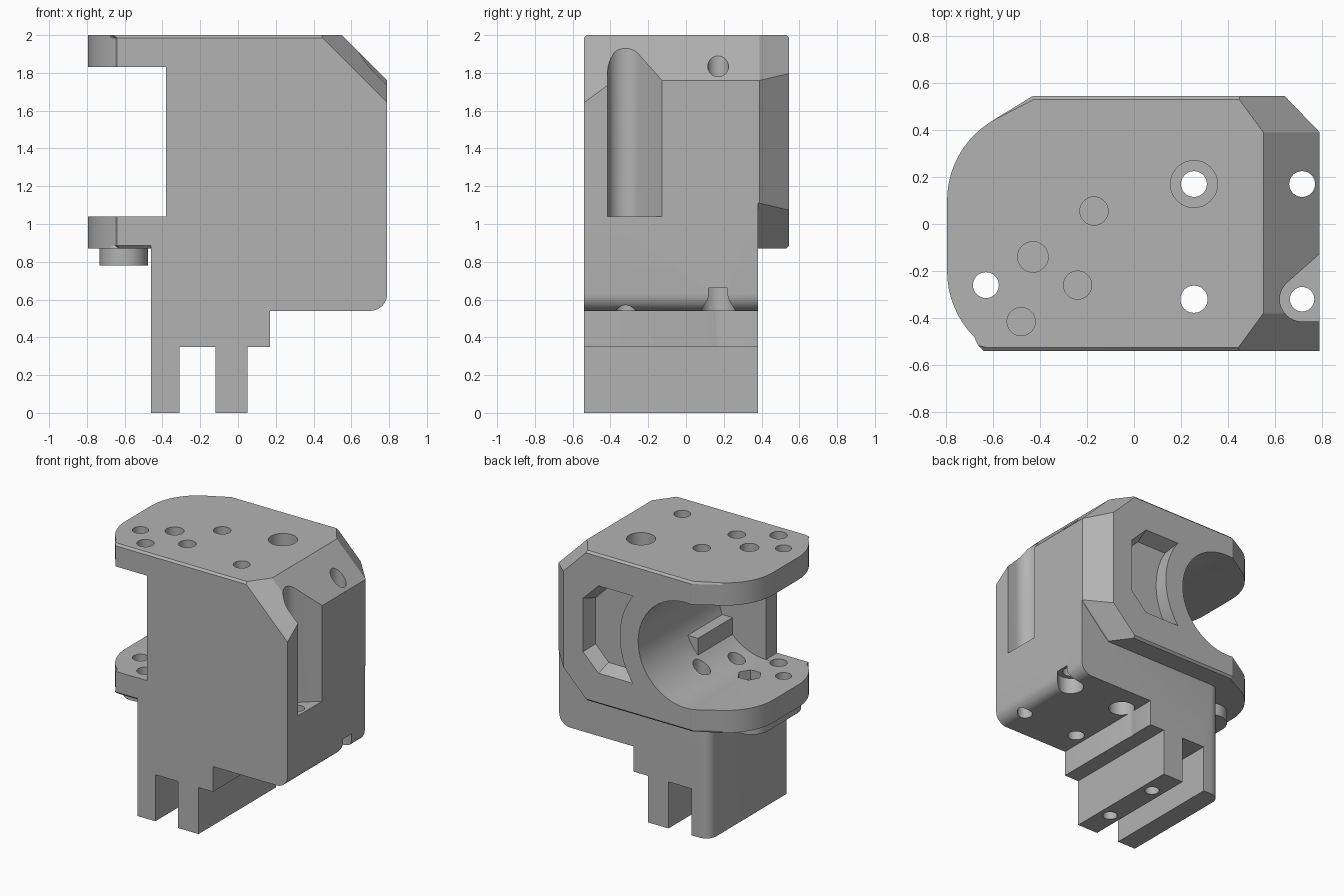
import bpy, bmesh, math
from mathutils import Vector

if "Cube" in bpy.data.objects:
    bpy.data.objects.remove(bpy.data.objects["Cube"], do_unlink=True)

grey = bpy.data.materials.new("plain_grey")
grey.use_nodes = True
grey.diffuse_color = (0.45, 0.45, 0.45, 1)
grey.node_tree.nodes["Principled BSDF"].inputs["Base Color"].default_value = (0.45, 0.45, 0.45, 1)


def prism(name, pts, axis, lo, hi, lo_scale=1.0, rim=0.0, round_at=None):
    """Extrude a closed profile along z (xy points) or y (xz points)."""
    bm = bmesh.new()
    cx = sum(p[0] for p in pts) / len(pts)
    cy = sum(p[1] for p in pts) / len(pts)

    def ring(level, s):
        out = []
        for a, b in pts:
            a, b = cx + (a - cx) * s, cy + (b - cy) * s
            out.append(bm.verts.new((a, b, level) if axis == "z" else (a, level, b)))
        return out
    low, high = ring(lo, lo_scale), ring(hi, 1.0)
    caps = [bm.faces.new(low), bm.faces.new(high)]
    n = len(pts)
    for i in range(n):
        j = (i + 1) % n
        bm.faces.new((low[i], low[j], high[j], high[i]))
    if rim:
        bmesh.ops.bevel(bm, geom=[e for f in caps for e in f.edges], offset=rim,
                        segments=1, affect="EDGES")
    if round_at:
        x, y, r = round_at
        edges = [e for e in bm.edges if all(abs(v.co.x - x) + abs(v.co.y - y) < 0.001 for v in e.verts)]
        bmesh.ops.bevel(bm, geom=edges, offset=r, segments=6, profile=0.5, affect="EDGES")
    bmesh.ops.recalc_face_normals(bm, faces=bm.faces)
    me = bpy.data.meshes.new(name)
    bm.to_mesh(me)
    bm.free()
    me.materials.append(grey)
    ob = bpy.data.objects.new(name, me)
    bpy.context.collection.objects.link(ob)
    return ob


def arc(x, y, r, start, end, n):
    return [(x + r * math.cos(math.radians(start + (end - start) * i / n)),
             y + r * math.sin(math.radians(start + (end - start) * i / n))) for i in range(n + 1)]


def circle(x, y, r, n=32):
    return arc(x, y, r, 0, 360 * (n - 1) / n, n - 1)


def rect(x0, y0, x1, y1):
    return [(x0, y0), (x1, y0), (x1, y1), (x0, y1)]


def combine(target, other, operation):
    mod = target.modifiers.new("combine", "BOOLEAN")
    mod.operation, mod.solver, mod.object = operation, "EXACT", other
    bpy.context.view_layer.objects.active = target
    bpy.ops.object.modifier_apply(modifier=mod.name)
    bpy.data.objects.remove(other, do_unlink=True)


def cut(target, *args, **kw):
    combine(target, prism("cutter", *args, **kw), "DIFFERENCE")


def slice_off(ob, point, normal):
    bm = bmesh.new()
    bm.from_mesh(ob.data)
    res = bmesh.ops.bisect_plane(bm, geom=bm.verts[:] + bm.edges[:] + bm.faces[:], dist=1e-5,
                                 plane_co=Vector(point), plane_no=Vector(normal), clear_outer=True)
    edges = [g for g in res["geom_cut"] if isinstance(g, bmesh.types.BMEdge)]
    bmesh.ops.holes_fill(bm, edges=edges, sides=0)
    bmesh.ops.recalc_face_normals(bm, faces=bm.faces)
    bm.to_mesh(ob.data)
    bm.free()


# Upper housing with rounded flange outline
outline = [(0.79, -0.54), (0.79, 0.39), (0.64, 0.545), (-0.43, 0.545)]
outline += arc(-0.40, 0.10, 0.395, 122, 180, 10)
outline += arc(-0.395, -0.2, 0.4, 180, 236, 10)[:-1] + [(-0.64, -0.54)]
body = prism("bracket_body", outline, "z", 0.87, 2.0, rim=0.015)

# Chamfered right side, top and bottom
for z, s in ((2.0, 1), (0.87, -1)):
    slice_off(body, (0.55, 0, z), (1, 0, s))
    slice_off(body, (0.55, 0.39, z), (0.15, 0.11, 0.15 * s))
slice_off(body, (0.55, -0.38, 2.0), (0.15, -0.11, 0.15))

# Lower body with two mounting legs
profile = [(-0.46, 0), (-0.31, 0), (-0.31, 0.35), (-0.12, 0.35), (-0.12, 0), (0.05, 0),
           (0.05, 0.35), (0.17, 0.35), (0.17, 0.54)]
profile += arc(0.70, 0.63, 0.09, -90, 0, 8)
profile += [(0.79, 1.63), (0, 1.63), (0, 1.0), (-0.46, 1.0)]
lower = prism("lower_body", profile, "y", -0.54, 0.38, round_at=(-0.46, 0.38, 0.08))
combine(body, lower, "UNION")

# Open side and round bore
cut(body, rect(-1, 1.04, -0.38, 1.83), "y", -0.8, 0.8)
cut(body, circle(-0.38, 1.435, 0.397, 64), "y", -0.41, 0.8)

# Recess beside the bore, leaving a round wall
recess = prism("recess_cutter", [(-0.1, 1.10), (0.35, 1.10), (0.48, 1.23), (0.48, 1.64),
                                 (0.35, 1.77), (-0.1, 1.77)], "y", 0.44, 0.56, lo_scale=0.85)
combine(recess, prism("ring", circle(-0.38, 1.435, 0.55, 64), "y", 0.3, 0.7), "DIFFERENCE")
combine(body, recess, "DIFFERENCE")

# Round pad under the lower flange
pad = arc(-0.605, 0.08, 0.128, 0, 180, 12) + arc(-0.605, -0.28, 0.128, 180, 360, 12)
combine(body, prism("flange_pad", pad, "z", 0.78, 0.93), "UNION")

# Flared screwdriver channel on the right side
channel = arc(0.715, -0.32, 0.095, 135, 270, 12) + [(0.9, -0.415), (0.9, -0.03)]
cut(body, channel, "z", 1.04, 2.2)

# Vertical holes: x, y, radius, bottom, top
for x, y, r, lo, hi in (
        (-0.17, 0.055, 0.06, 0.95, 2.1), (-0.43, -0.14, 0.065, 0.95, 2.1),
        (-0.24, -0.26, 0.06, 0.95, 2.1), (-0.48, -0.415, 0.06, 0.95, 2.1),
        (-0.63, -0.26, 0.055, 0.6, 2.1),
        (0.255, 0.17, 0.055, 0.3, 2.1), (0.255, 0.17, 0.10, 1.7, 2.1),
        (0.255, -0.32, 0.058, 0.3, 2.1), (0.715, 0.17, 0.055, 0.4, 2.1),
        (0.715, -0.32, 0.052, 0.4, 1.2), (0.715, 0.17, 0.09, 0.4, 0.66),
        (0.255, 0.17, 0.09, 0.2, 0.66),
        (-0.035, -0.30, 0.05, -0.1, 0.3), (-0.035, 0.15, 0.05, -0.1, 0.3)):
    cut(body, circle(x, y, r), "z", lo, hi)

# Hexagonal nut seat in the lower flange
cut(body, circle(-0.43, -0.14, 0.085, 6), "z", 0.97, 1.2)

# Rib inside the bore
combine(body, prism("bore_rib", rect(-0.1, 1.08, 0.1, 1.28), "y", -0.45, 0.0), "UNION")

bpy.ops.object.select_all(action="DESELECT")
body.select_set(True)
bpy.context.view_layer.objects.active = body
bpy.ops.object.shade_smooth_by_angle(angle=math.radians(25))
